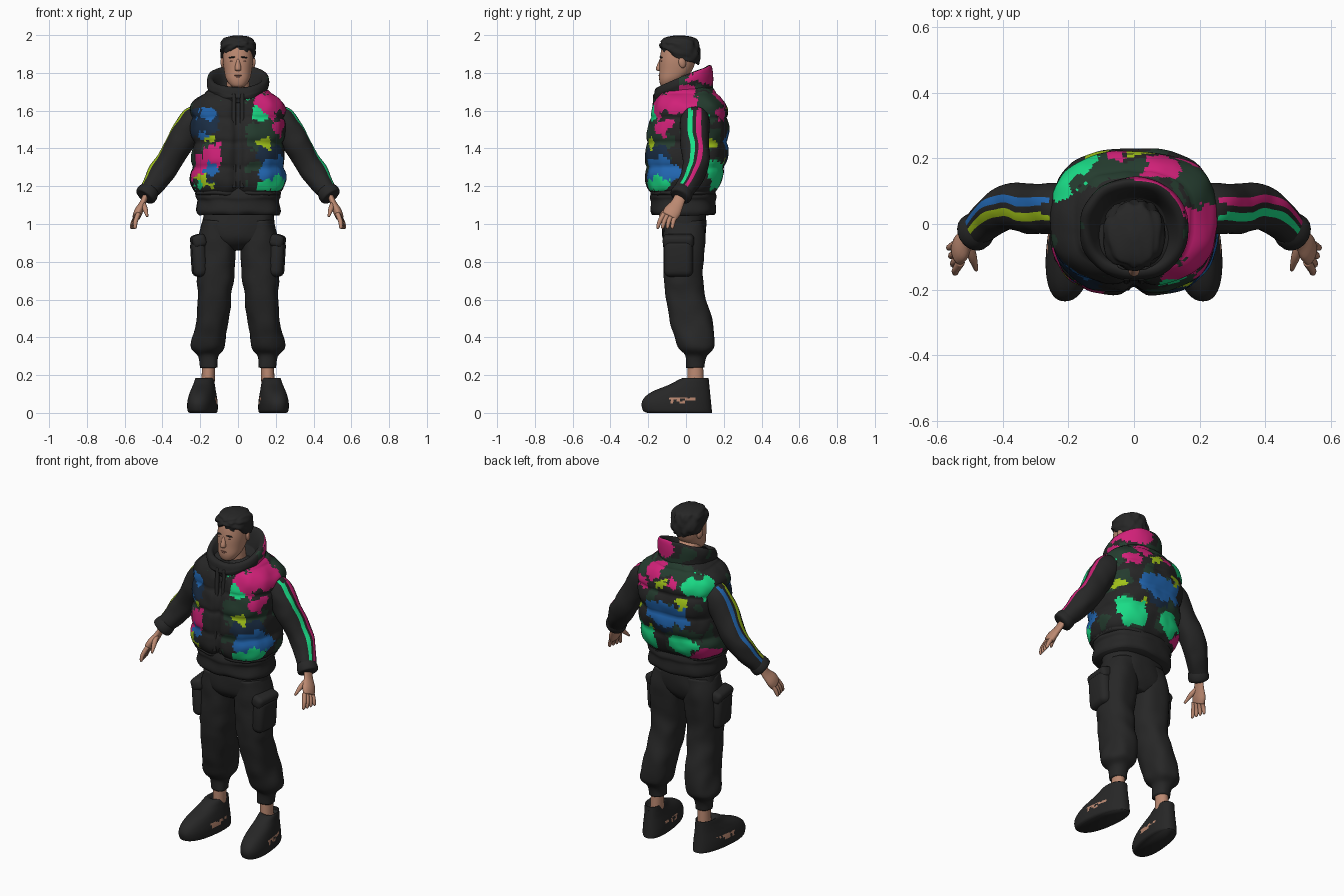
import bpy, bmesh, math
from mathutils import Vector, noise

if "Cube" in bpy.data.objects:
    bpy.data.objects.remove(bpy.data.objects["Cube"], do_unlink=True)

COLOURS = {
    "charcoal": (.02, .02, .02), "pink": (.64, .015, .19), "green": (.01, .72, .24),
    "blue": (.015, .13, .43), "lime": (.36, .55, .01), "skin": (.5, .25, .165),
    "dark_green": (.018, .045, .028), "navy": (.01, .025, .055), "brown": (.2, .08, .06),
}
NAMES = list(COLOURS)
MATERIALS = []
for colour_name, rgb in COLOURS.items():
    material = bpy.data.materials.new(colour_name)
    material.use_nodes = True
    material.diffuse_color = (*rgb, 1)
    material.node_tree.nodes["Principled BSDF"].inputs["Base Color"].default_value = (*rgb, 1)
    MATERIALS.append(material)


def smooth_rings(rings, steps):
    """Catmull-Rom interpolation between key rings."""
    result = []
    last = len(rings) - 1
    for i in range(last):
        neighbours = [rings[max(0, min(last, i + k))] for k in (-1, 0, 1, 2)]
        for step in range(steps):
            t = step / steps
            result.append([b + t / 2 * (c - a + t * (2*a - 5*b + 4*c - d + t * (3*(b - c) + d - a)))
                           for a, b, c, d in zip(*neighbours)])
    return result + [list(rings[last])]


def signed_power(value, power):
    return math.copysign(abs(value) ** (2 / power), value)


def skin(name, rings, colour="charcoal", sides=32, power=2, steps=4, side=1, warp=None, rule=None):
    """Skin level oval rings of (x, y, z, x radius, y radius)."""
    rows = [(Vector(r[:3]), Vector((1, 0, 0)), Vector((0, 1, 0)), r[3], r[4])
            for r in smooth_rings(rings, steps)]
    cover(name, rows, colour, sides, power, side, warp, rule)


def core(name, rings, **options):
    """Skin rings of (y, z, x radius, y radius) on the centre line."""
    skin(name, [(0, *ring) for ring in rings], **options)


def tube(name, rings, colour="charcoal", sides=20, steps=4, side=1, flat=1, warp=None, rule=None):
    """Skin rings of (x, y, z, radius) square to their path."""
    path = smooth_rings(rings, steps)
    rows = []
    for i, (x, y, z, radius) in enumerate(path):
        along = Vector(path[min(i + 1, len(path) - 1)][:3]) - Vector(path[max(i - 1, 0)][:3])
        along.normalize()
        across = (Vector((0, 1, 0)) - along * along.y).normalized()
        rows.append((Vector((x, y, z)), across.cross(along), across, radius * flat, radius))
    if rows[0][1].x < 0:
        rows = [(c, -u, v, a, b) for c, u, v, a, b in rows]
    cover(name, rows, colour, sides, 2, side, warp, rule)


def cover(name, rows, colour, sides, power, side, warp, rule):
    """Turn framed rings into a closed, coloured, smooth mesh."""
    bm = bmesh.new()
    loops = []
    for centre, u, v, u_radius, v_radius in rows:
        loop = []
        for k in range(sides):
            angle = math.tau * k / sides
            p = centre + u * u_radius * signed_power(math.cos(angle), power)
            p = p + v * v_radius * signed_power(math.sin(angle), power)
            p = warp(p) if warp else p
            loop.append(bm.verts.new((p.x * side, p.y, p.z)))
        loops.append(loop)
    for low, high in zip(loops, loops[1:]):
        for k in range(sides):
            j = (k + 1) % sides
            bm.faces.new((low[k], low[j], high[j], high[k]))
    bm.faces.new(loops[0])
    bm.faces.new(loops[-1])
    bmesh.ops.recalc_face_normals(bm, faces=bm.faces)
    mesh = bpy.data.meshes.new(name)
    bm.to_mesh(mesh)
    bm.free()
    for material in MATERIALS:
        mesh.materials.append(material)
    for face in mesh.polygons:
        face.use_smooth = True
        chosen = rule(face.center, face.normal, face.index % sides) if rule else colour
        face.material_index = NAMES.index(chosen)
    bpy.context.collection.objects.link(bpy.data.objects.new(name, mesh))


def finish(name, colour, size):
    part = bpy.context.object
    part.name, part.scale = name, size
    part.data.materials.append(MATERIALS[NAMES.index(colour)])
    bpy.ops.object.transform_apply(location=False, rotation=False, scale=True)
    bpy.ops.object.shade_smooth()
    return part


def ball(name, location, size, colour, turn=(0, 0, 0)):
    bpy.ops.mesh.primitive_uv_sphere_add(segments=16, ring_count=10, location=location, rotation=turn)
    finish(name, colour, size)


def box(name, location, size, turn, rounding):
    bpy.ops.mesh.primitive_cube_add(size=1, location=location, rotation=turn)
    bevel = finish(name, "charcoal", size).modifiers.new("rounding", "BEVEL")
    bevel.width, bevel.segments = rounding, 4


def creased(p):
    return p + noise.noise_vector(p * 12) * .008


# Painted patches by colour: degrees around from the front, height, radius
PATCHES = {
    "green": [(33, 1.58, .045), (18, 1.66, .03), (38, 1.19, .05), (55, 1.21, .05), (-55, 1.19, .03),
              (-125, 1.62, .085), (-152, 1.26, .08), (138, 1.26, .09), (112, 1.57, .03)],
    "lime": [(37, 1.43, .05), (-37, 1.45, .03), (-51, 1.23, .045), (120, 1.42, .04), (175, 1.6, .03),
             (150, 1.31, .035), (-150, 1.52, .03)],
    "blue": [(-47, 1.59, .06), (48, 1.28, .08), (68, 1.28, .07), (-36, 1.3, .05), (-50, 1.47, .03),
             (-163, 1.45, .085), (168, 1.44, .07)],
    "pink": [(47, 1.63, .085), (82, 1.66, .1), (62, 1.52, .05), (-31, 1.36, .06), (-52, 1.34, .05),
             (-60, 1.27, .05), (120, 1.82, .11), (160, 1.82, .1), (152, 1.67, .06), (140, 1.58, .04),
             (-165, 1.63, .035), (-115, 1.18, .08)],
    "navy": [(-52, 1.54, .11), (47, 1.34, .09), (180, 1.4, .1), (-50, 1.25, .06)],
    "dark_green": [(37, 1.45, .1), (120, 1.64, .1), (-140, 1.65, .09), (110, 1.45, .09), (-150, 1.3, .1)],
}


def camo(c, normal, k):
    if c.y < -.08 and -.09 < c.x < .04 or c.z < 1.175:
        return "charcoal"
    q = c + noise.noise_vector(c * 15) * .04 + noise.noise_vector(c * 50) * .018
    around = math.degrees(math.atan2(q.x, -q.y))
    for colour, spots in PATCHES.items():
        for angle, height, radius in spots:
            turn = (around - angle + 180) % 360 - 180
            if math.hypot(turn * .0038, (q.z - height) * 1.25) < radius:
                return colour
    return "dark_green" if noise.noise(c * 11) > .22 else "charcoal"


def collar_paint(c, normal, k):
    outward = normal.x * c.x + normal.y * c.y
    return camo(c, normal, k) if outward > .05 and c.y > -.04 else "charcoal"


def puff(p):
    """Quilted bulges between level seams, and a groove along the front opening."""
    swell = .935 + .075 * math.sqrt(abs(math.sin(math.pi * (p.z - 1.17) / .13)))
    q = Vector((p.x * swell, p.y * swell, p.z)) + noise.noise_vector(p * 14) * .007
    if p.y < 0:
        q.y += .03 * math.exp(-(p.x / .025) ** 2)
    return q


def tilt_collar(p):
    weight = max(0, min(1, (p.z - 1.66) * 10))
    return p + Vector((0, 0, .42 * p.y * weight)) + noise.noise_vector(p * 12) * .006


# Padded vest with front placket, tall collar, and the hem of the top under it
core("vest", [(-.02, 1.15, .215, .16), (-.02, 1.17, .24, .18), (-.01, 1.25, .252, .205),
              (.005, 1.42, .243, .22), (.017, 1.58, .255, .205), (.015, 1.66, .225, .178),
              (.005, 1.72, .14, .14)], sides=160, power=2.7, steps=14, warp=puff, rule=camo)
core("collar", [(-.01, 1.64, .17, .15), (-.015, 1.7, .155, .155), (-.015, 1.75, .165, .155),
                (-.015, 1.785, .155, .147), (-.015, 1.78, .13, .122), (-.02, 1.72, .1, .1)],
     sides=112, power=2.2, steps=7, warp=tilt_collar, rule=collar_paint)
core("top_hem", [(-.015, 1.22, .2, .15), (-.015, 1.15, .224, .172), (-.015, 1.12, .215, .168),
                 (-.015, 1.07, .222, .173), (-.015, 1.05, .213, .163)],
     sides=64, power=2.5, warp=creased)
for x in (.022, -.022):
    box("front_placket", (x, -.178, 1.44), (.022, .02, .5), (-.06, 0, 0), .008)

# Trouser seat
core("trouser_seat", [(-.01, 1.09, .18, .11), (-.01, .98, .19, .117), (-.01, .91, .16, .105),
                      (0, .86, .06, .06)], sides=48, power=2.4, warp=creased)


def stripe_rule(back, front):
    def rule(c, normal, k):
        if 1.18 < c.z < 1.61 and (0 < k < 4 or 51 < k < 55):
            return back if k < 4 else front
        return "charcoal"
    return rule


def shoe_paint(c, normal, k):
    patch = abs(c.y + .045) < .04 and abs(c.z - .066) < .015
    slit = abs(c.y - .022) < .026 and abs(c.z - .074) < .007
    return "skin" if (patch or slit) and noise.noise(c * 40) > -.25 else "charcoal"


def splay(p):
    return Vector((p.x - .12 * (p.y - .05), p.y, p.z))


for side, word, stripes in ((1, "left", ("pink", "green")), (-1, "right", ("blue", "lime"))):
    # Sleeve with two stripes along its upper side, and its cuff
    tube(word + "_sleeve", [(.17, .045, 1.55, .07), (.235, .045, 1.54, .08), (.3, .047, 1.44, .076),
                            (.36, .055, 1.34, .071), (.42, .03, 1.25, .065), (.49, -.027, 1.15, .048)],
         sides=56, steps=7, side=side, warp=creased, rule=stripe_rule(*stripes))
    tube(word + "_cuff", [(.463, -.01, 1.185, .05), (.478, -.02, 1.165, .058),
                          (.493, -.03, 1.145, .055), (.497, -.033, 1.14, .03)], side=side)
    # Hand with four fanned fingers and a thumb
    tube(word + "_palm", [(.485, -.025, 1.16, .03), (.505, -.045, 1.11, .034),
                          (.525, -.07, 1.07, .046), (.537, -.088, 1.04, .042)],
         "skin", side=side, flat=.5)
    for k in range(4):
        root = Vector((.527, -.05 - .022 * k, 1.055))
        tip = Vector((.568 - .007 * k, -.075 - .026 * k, .975))
        knuckle = root.lerp(tip, .5) + Vector((.005, -.004, 0))
        tube(word + "_finger", [(*root, .013), (*knuckle, .012), (*root.lerp(tip, .9), .009), (*tip, .002)],
             "skin", sides=10, side=side)
    tube(word + "_thumb", [(.505, -.06, 1.11, .015), (.492, -.1, 1.08, .014), (.48, -.14, 1.04, .006)],
         "skin", sides=10, side=side)
    # Trouser leg gathered into an ankle cuff
    skin(word + "_trouser_leg", [
        (.1, -.01, 1.02, .085, .105), (.112, -.01, .9, .105, .112), (.12, -.015, .72, .096, .102),
        (.125, 0, .6, .089, .108), (.14, .035, .46, .084, .112), (.158, .055, .35, .09, .096),
        (.155, .05, .3, .053, .058), (.155, .05, .24, .044, .05)],
         sides=40, power=2.3, steps=6, side=side, warp=creased)
    # Cargo pocket with flap
    box(word + "_pocket", (side * .208, -.04, .82), (.075, .155, .2), (0, side * .06, side * -.1), .034)
    box(word + "_pocket_flap", (side * .21, -.04, .91), (.075, .165, .07), (0, side * .3, side * -.1), .025)
    # Ankle, and a shoe that narrows upward from its sole towards the heel
    skin(word + "_ankle", [(.155, .05, .27, .034, .04), (.16, .05, .12, .036, .045)], "skin", side=side)
    sole = [(0, .066, .172), (.012, .075, .182), (.05, .076, .184), (.085, .071, .173),
            (.115, .064, .15), (.15, .055, .105), (.185, .046, .066), (.16, .03, .045)]
    skin(word + "_shoe", [(.176, .138 - length - z * .1, z, width, length) for z, width, length in sole],
         sides=96, power=2.3, steps=7, side=side, warp=splay, rule=shoe_paint)
    # Ear, eye and brow
    ball(word + "_ear", (side * .08, -.02, 1.855), (.012, .02, .03), "skin", (.2, 0, side * .3))
    ball(word + "_eye", (side * .031, -.127, 1.863), (.012, .008, .005), "brown")
    ball(word + "_brow", (side * .033, -.132, 1.882), (.019, .007, .004), "charcoal", (0, side * .12, side * .3))

# Neck, head and face
core("neck", [(-.02, 1.6, .07, .07), (-.035, 1.8, .056, .06)], colour="skin")
core("head", [(-.1, 1.722, .012, .015), (-.097, 1.732, .038, .036), (-.078, 1.765, .062, .064),
              (-.055, 1.81, .073, .086), (-.042, 1.88, .08, .096), (-.035, 1.95, .068, .085),
              (-.035, 1.985, .02, .03)], colour="skin", sides=40, power=2.2)
core("nose", [(-.128, 1.875, .008, .01), (-.142, 1.822, .017, .018), (-.136, 1.81, .01, .01)],
     colour="skin", sides=16)
ball("upper_lip", (0, -.136, 1.786), (.022, .01, .004), "brown")
ball("lower_lip", (0, -.134, 1.778), (.019, .01, .005), "brown")
ball("chin", (0, -.118, 1.745), (.025, .02, .018), "skin")


def sweep(p):
    """Drop the hairline towards the nape and add wavy locks."""
    weight = max(0, min(1, (1.97 - p.z) * 12))
    lock = noise.noise(Vector((p.x * 45, p.y * 12, p.z * 40))) * .01
    outward = Vector((p.x, p.y + .03, 0)).normalized()
    return p - Vector((0, 0, .36 * (p.y + .03) * weight + lock * weight)) + outward * lock


# Short swept hair
core("hair", [(-.03, 1.884, .07, .08), (-.03, 1.88, .082, .095), (-.032, 1.925, .097, .106),
              (-.034, 1.972, .085, .096), (-.035, 1.99, .058, .068), (-.035, 1.999, .01, .01)],
     sides=72, power=2.1, steps=6, warp=sweep)
